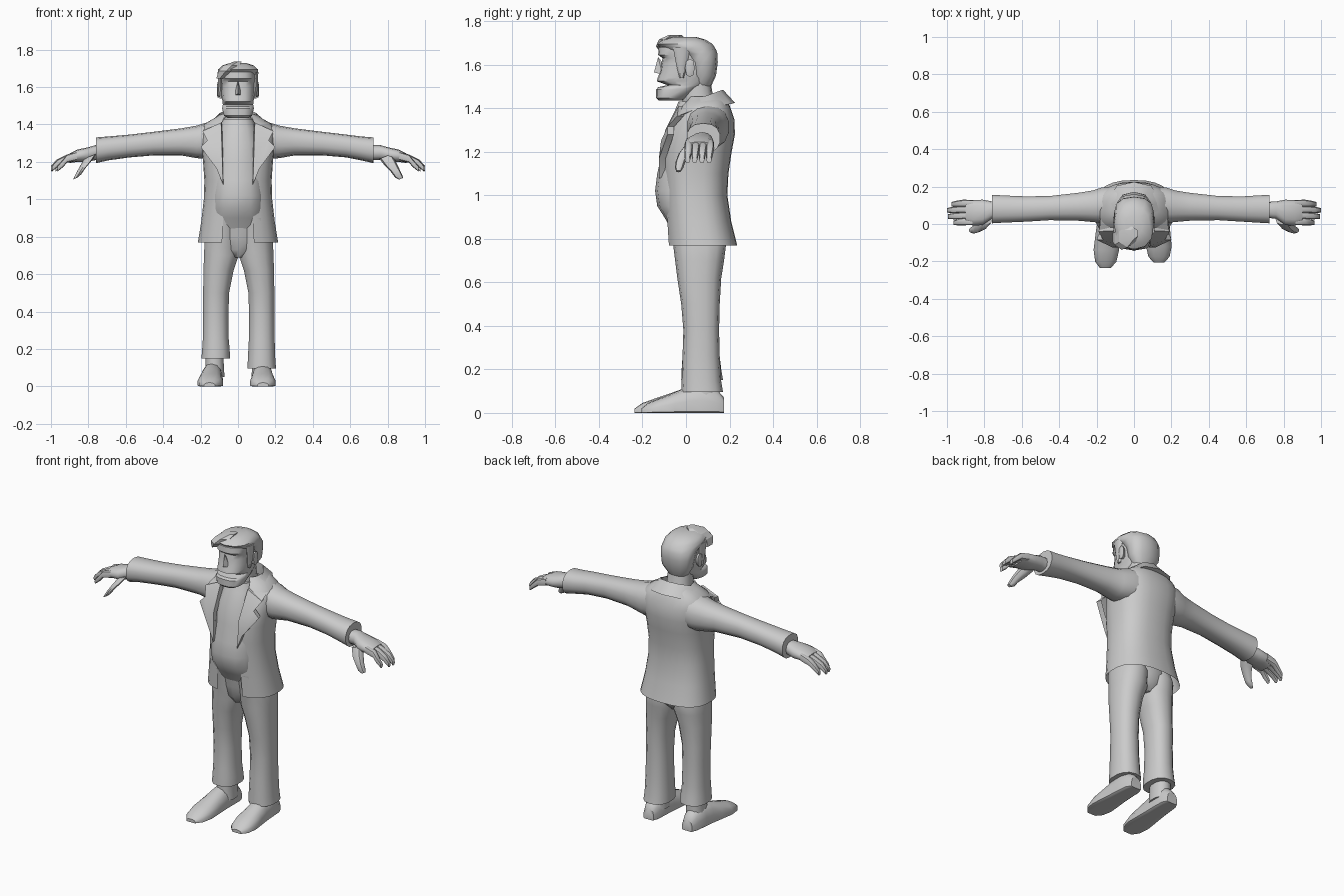
import bpy, bmesh, math
from mathutils import Vector

grey = bpy.data.materials.new("plain grey")
grey.diffuse_color = (0.6, 0.6, 0.6, 1)


def finish(name, verts, faces, angle=45):
    me = bpy.data.meshes.new(name)
    me.from_pydata([tuple(v) for v in verts], [], faces)
    bm = bmesh.new()
    bm.from_mesh(me)
    bmesh.ops.recalc_face_normals(bm, faces=bm.faces)
    bm.to_mesh(me)
    bm.free()
    me.materials.append(grey)
    ob = bpy.data.objects.new(name, me)
    bpy.context.collection.objects.link(ob)
    bpy.ops.object.select_all(action='DESELECT')
    ob.select_set(True)
    bpy.context.view_layer.objects.active = ob
    bpy.ops.object.shade_smooth_by_angle(angle=math.radians(angle))
    return ob


def loft(name, rings, closed=True, caps=True, angle=45):
    n = len(rings[0])
    faces = []
    for i in range(len(rings) - 1):
        for j in range(n if closed else n - 1):
            k = (j + 1) % n
            faces.append((i * n + j, i * n + k, (i + 1) * n + k, (i + 1) * n + j))
    if caps and closed:
        faces += [tuple(range(n)), tuple(range((len(rings) - 1) * n, len(rings) * n))]
    return finish(name, [p for r in rings for p in r], faces, angle)


def power(v, e):
    return math.copysign(abs(v) ** e, v)


def ring(c, u, v, n=14, e=0.85, t0=0.0):
    """Rounded loop round c; t0 > 0 leaves a gap on the -v side."""
    c, u, v = Vector(c), Vector(u), Vector(v)
    out = []
    for i in range(n):
        t = t0 + (2 * math.pi - 2 * t0) * i / (n - 1 if t0 else n)
        out.append(c + u * power(math.sin(t), e) - v * power(math.cos(t), e))
    return out


def level(z, w, yf, yb, x=0, **kw):
    """Horizontal loop from half width and front/back limits."""
    return ring((x, (yf + yb) / 2, z), (w, 0, 0), (0, (yb - yf) / 2, 0), **kw)


def limb(name, s, secs, **kw):
    """Loft along x; sections are x, y, z, half depth, half height."""
    return loft(name, [ring((s * x, y, z), (0, a, 0), (0, 0, b), n=kw.get("n", 12))
                       for x, y, z, a, b in secs])


# shirt with round belly
loft("shirt", [level(*r) for r in [
    (0.82, .13, -.055, .13), (0.90, .14, -.10, .13), (0.95, .14, -.132, .13),
    (1.02, .14, -.142, .13), (1.10, .135, -.132, .14), (1.20, .13, -.11, .15),
    (1.30, .12, -.095, .16), (1.38, .10, -.055, .16), (1.43, .08, -.035, .13)]])

# jacket body, open down the front: z, half width, front, back, edge x
coat = [(0.77, .215, -.085, .235, .085), (0.88, .197, -.092, .208, .08),
        (1.00, .183, -.10, .19, .078), (1.10, .18, -.108, .195, .078),
        (1.20, .187, -.112, .21, .08), (1.28, .195, -.10, .225, .085),
        (1.35, .20, -.065, .222, .09), (1.40, .185, -.035, .205, .09),
        (1.435, .125, -.005, .19, .075), (1.455, .09, .01, .17, .06)]
loft("jacket", [level(z, w, f, b, n=25, e=.8, t0=math.asin((x / w) ** (1 / .8)))
                for z, w, f, b, x in coat], closed=False, angle=60)

# folded collar band around the neck
inner = [(0, .17, 1.485), (.06, .155, 1.48), (.098, .10, 1.46), (.10, .04, 1.44), (.085, -.02, 1.405)]
outer = [(0, .225, 1.425), (.09, .205, 1.42), (.155, .12, 1.405), (.18, .03, 1.39), (.185, -.035, 1.365)]
under = [(0, .17, 1.41), (.07, .15, 1.41), (.12, .10, 1.395), (.13, .04, 1.38), (.11, -.02, 1.36)]
rings = []
for i in range(-4, 5):
    s, k = (-1 if i < 0 else 1), abs(i)
    rings.append([(s * p[k][0], p[k][1], p[k][2]) for p in (inner, outer, under)])
loft("collar", rings, angle=40)

for s, side in ((-1, "left"), (1, "right")):
    # notched lapel as a thin wedge
    front = [(.09, -.035, 1.41), (.19, -.04, 1.365), (.165, -.085, 1.315),
             (.20, -.085, 1.28), (.115, -.125, 1.165), (.08, -.125, 1.08), (.085, -.115, 1.25)]
    pts = [(s * x, y, z) for x, y, z in front] + [(s * x * .95, y + .03, z) for x, y, z in front]
    n = len(front)
    finish(side + "_lapel", pts, [(0, 1, 2, 6), (2, 3, 4, 6), (4, 5, 6)] +
           [(i, (i + 1) % n, (i + 1) % n + n, i + n) for i in range(n)], 30)

    # sleeve
    d = .035 if s < 0 else 0
    limb(side + "_sleeve", s, [
        (.10, .10, 1.32, .10, .10), (.17, .10, 1.313, .098, .097), (.22, .095, 1.307, .086, .087),
        (.30, .092, 1.307, .076, .073), (.45, .085, 1.298, .066, .063),
        (.58, .08, 1.285, .069, .061), (.66 + d, .08, 1.272, .074, .064),
        (.725 + d, .08, 1.262, .078, .069)], n=14)
    # hand: palm, four curled fingers, thumb
    limb(side + "_palm", s, [
        (.70, .075, 1.25, .042, .04), (.76, .075, 1.25, .046, .04), (.81, .062, 1.238, .068, .038),
        (.86, .06, 1.233, .068, .033), (.90, .062, 1.22, .06, .026)])
    for i in range(4):
        y = .012 + i * .033
        tip = (.965, .995, 1.0, .975)[i]
        limb(side + "_finger_%d" % (i + 1), s, [
            (.86, y, 1.232, .018, .024), (.915, y, 1.217, .019, .022),
            (tip - .03, y - .003, 1.192, .017, .02), (tip, y - .005, 1.163, .012, .015)], n=8)
    loft(side + "_thumb", [ring((s * x, y, z), (a, 0, a * .4), (0, a, 0), n=8) for x, y, z, a in [
        (.79, .03, 1.23, .034), (.815, -.005, 1.19, .029), (.84, -.025, 1.155, .022),
        (.858, -.032, 1.125, .019), (.872, -.034, 1.11, .011)]])

    # trouser leg, hem higher on the left
    hem = .15 if s < 0 else .095
    sh = .008 if s < 0 else 0
    legs = [(0.90, .085, .07, -.085, .15), (0.78, .095, .093, -.06, .185), (0.70, .097, .095, -.05, .175),
            (0.62, .112, .082, -.04, .162), (0.50, .125, .071, -.022, .155),
            (0.38, .127, .069, -.012, .152), (0.26, .127, .07, -.016, .155),
            (hem + .05, .126, .075, -.02, .162), (hem, .127, .078, -.022, .17)]
    loft(side + "_trouser_leg", [level(z, w, f, b, x=s * (x - sh)) for z, x, w, f, b in legs])

    # shoe with flat sole, toe turned out a little on the left
    rings = []
    for y, a, h in [(.175, .035, .07), (.14, .05, .11), (.07, .055, .13), (.01, .058, .12),
                    (-.05, .064, .095), (-.12, .07, .068), (-.175, .058, .045), (-.205, .03, .02)]:
        yy = y * (1.15 if s < 0 and y < 0 else 1)
        out = .13 + (.175 - y) * (.06 if s < 0 else .01)
        r = ring((s * out, yy, h * .25), (a, 0, 0), (0, 0, h * .75), n=14, e=.9)
        rings.append([(p.x, p.y, max(0, p.z)) for p in r])
    loft(side + "_shoe", rings)
    loft(side + "_ankle", [level(z, w, .01, .14, x=s * .125)
                           for z, w in ((.05, .054), (.12, .05), (.22, .046))])

    # ear and sideburn
    loft(side + "_ear", [ring((s * x, y, 1.585), (0, a, 0), (0, 0, b), n=8)
                         for x, y, a, b in ((.08, .01, .016, .03), (.108, .018, .022, .042), (.112, .02, .012, .028))])
    loft(side + "_sideburn", [level(z, .012, f, b, x=s * x, n=6) for z, x, f, b in
                              ((1.54, .088, -.03, -.01), (1.60, .095, -.045, .005), (1.68, .098, -.06, .02))])

# trouser seat between the legs
loft("trouser_seat", [level(*r) for r in [
    (.69, .03, -.02, .13), (.73, .11, -.045, .165), (.80, .15, -.06, .18), (.92, .14, -.085, .15)]])

# neck
loft("neck", [level(*r) for r in [(1.36, .085, -.02, .15), (1.45, .07, -.015, .125), (1.54, .07, -.02, .11)]])

# head with bearded jaw, open mouth, eye hollow and brow
loft("head", [level(*r, n=18, e=.75) for r in [
    (1.435, .055, -.125, -.02), (1.447, .075, -.137, .0), (1.485, .086, -.137, .05),
    (1.497, .084, -.128, .07), (1.506, .082, -.085, .085), (1.524, .084, -.134, .10),
    (1.54, .087, -.13, .115), (1.57, .089, -.118, .125), (1.605, .09, -.113, .13),
    (1.63, .092, -.108, .13), (1.645, .093, -.128, .13), (1.68, .09, -.125, .12), (1.71, .06, -.08, .07)]], angle=35)

# nose wedge
finish("nose", [(0, -.128, 1.635), (-.02, -.108, 1.555), (.02, -.108, 1.555), (0, -.147, 1.565), (0, -.10, 1.60)],
       [(0, 1, 3), (0, 3, 2), (1, 2, 3), (0, 4, 1), (0, 2, 4), (1, 4, 2)], 20)

# hair cap with raised uneven fringe
loft("hair", [level(*r, n=12) for r in [
    (1.50, .06, .03, .115), (1.55, .094, .025, .138), (1.61, .10, .01, .146), (1.65, .106, -.02, .145),
    (1.67, .108, -.11, .138), (1.695, .106, -.135, .122), (1.715, .085, -.105, .09), (1.728, .045, -.06, .045)]], angle=40)
loft("fringe", [level(z, w, f, b, x=x, n=6) for z, w, f, b, x in [
    (1.645, .02, -.11, -.03, -.098), (1.685, .045, -.138, -.02, -.065),
    (1.715, .05, -.125, .0, -.035), (1.737, .022, -.08, -.02, .0)]], angle=25)
